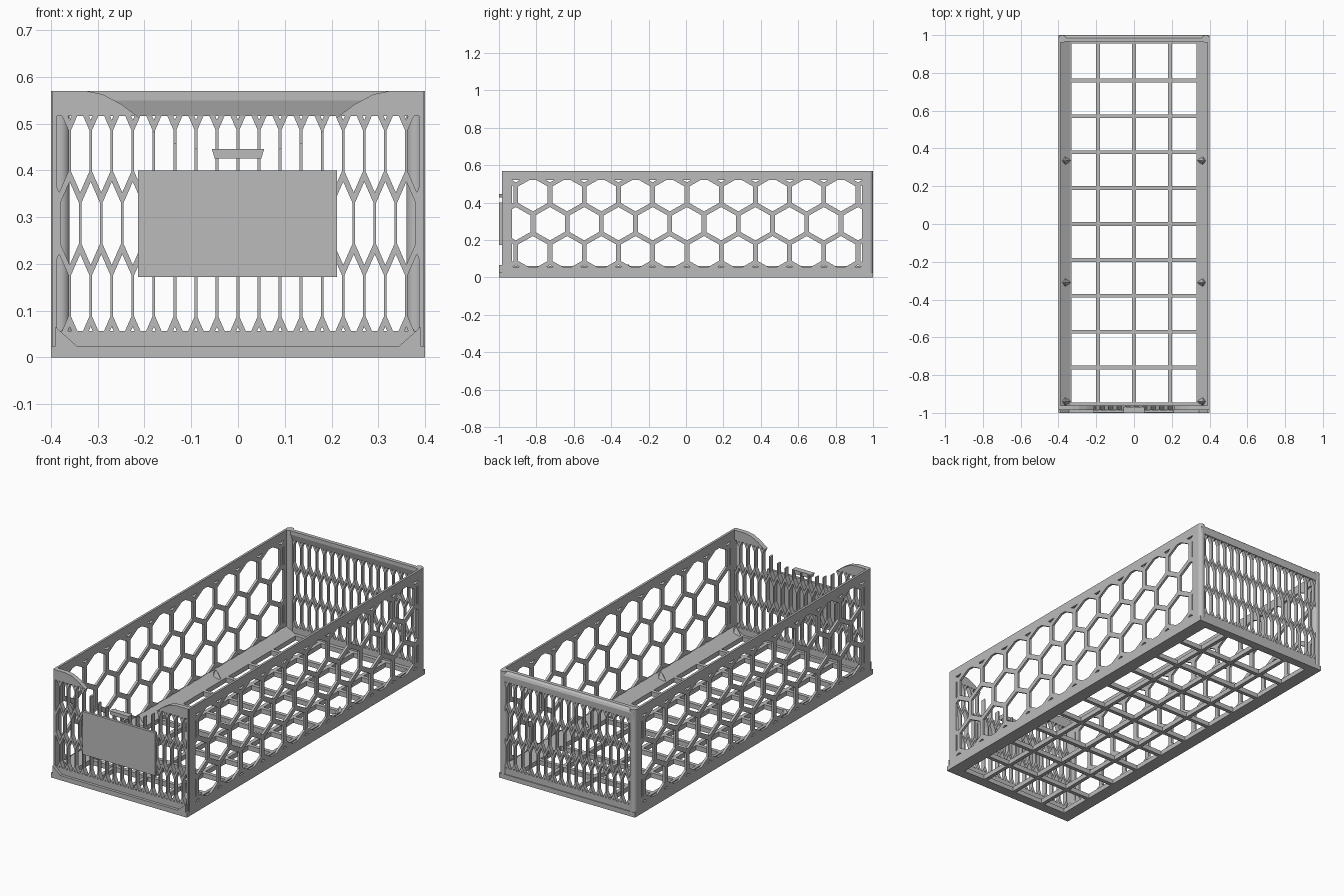
import bpy, bmesh
from math import cos, sin, pi
from mathutils import Euler, Matrix

cube = bpy.data.objects.get("Cube")
if cube:
    bpy.data.objects.remove(cube)

grey = bpy.data.materials.new("plain grey")
grey.use_nodes = True
COLOR = (0.5, 0.5, 0.5, 1)
grey.diffuse_color = COLOR
grey.node_tree.nodes["Principled BSDF"].inputs["Base Color"].default_value = COLOR

FRONT = (pi / 2, 0, 0)       # sheet x -> x, sheet y -> z
SIDE = (pi / 2, 0, pi / 2)   # sheet x -> y, sheet y -> z
FLAT = (0, 0, 0)
TOP = 0.57


def add(name, mesh):
    ob = bpy.data.objects.new(name, mesh)
    bpy.context.collection.objects.link(ob)
    mesh.materials.clear()
    mesh.materials.append(grey)
    return ob


def baked(ob):
    bpy.context.view_layer.update()
    return bpy.data.meshes.new_from_object(ob.evaluated_get(bpy.context.evaluated_depsgraph_get()))


def plate(name, outline, depth, turn, loc, holes=()):
    """Flat sheet with holes, centred on its thickness."""
    cu = bpy.data.curves.new(name, "CURVE")
    cu.dimensions, cu.fill_mode, cu.extrude = "2D", "BOTH", depth / 2
    for loop in [outline, *holes]:
        sp = cu.splines.new("POLY")
        sp.points.add(len(loop) - 1)
        for p, (u, v) in zip(sp.points, loop):
            p.co = (u, v, 0, 1)
        sp.use_cyclic_u = True
    tmp = bpy.data.objects.new(name, cu)
    bpy.context.collection.objects.link(tmp)
    mesh = baked(tmp)
    bpy.data.objects.remove(tmp)
    bm = bmesh.new()
    bm.from_mesh(mesh)
    bmesh.ops.remove_doubles(bm, verts=bm.verts, dist=1e-5)
    bmesh.ops.recalc_face_normals(bm, faces=bm.faces)
    bm.transform(Matrix.Translation(loc) @ Euler(turn).to_matrix().to_4x4())
    for f in bm.faces:
        f.smooth = False
    bm.to_mesh(mesh)
    bm.free()
    return add(name, mesh)


def rect(u0, u1, v0, v1):
    return [(u0, v0), (u1, v0), (u1, v1), (u0, v1)]


def clip(poly, axis, limit, sign):
    """Keep the part of a polygon on one side of an axis-aligned line."""
    out = []
    for a, b in zip(poly, poly[1:] + poly[:1]):
        da, db = sign * (a[axis] - limit), sign * (b[axis] - limit)
        if da >= 0:
            out.append(a)
        if da * db < 0:
            t = da / (da - db)
            out.append((a[0] + t * (b[0] - a[0]), a[1] + t * (b[1] - a[1])))
    return out


def honeycomb(pitch, radius, centre, u0, u1, v0, v1):
    """Hexagon holes in staggered rows, trimmed to a rectangle."""
    holes = []
    for row in range(-2, 3):
        for col in range(-12, 13):
            cu = centre + (col + 0.5 * (row % 2)) * pitch
            cv = 0.287 + row * 0.155
            hexa = [(cu + radius * cos(k * pi / 3 + pi / 6), cv + 0.089 * sin(k * pi / 3 + pi / 6))
                    for k in range(6)]
            for axis, limit, sign in ((0, u0, 1), (0, u1, -1), (1, v0, 1), (1, v1, -1)):
                hexa = clip(hexa, axis, limit, sign) if hexa else hexa
            if len(hexa) > 2 and max(p[0] for p in hexa) - min(p[0] for p in hexa) > 0.005:
                holes.append(hexa)
    return holes


# Floor grid
xs = [-0.34, -0.19, 0, 0.19, 0.34]
ys = [-0.955] + [0.19 * i for i in range(-4, 5)] + [0.965]
cells = [rect(a + 0.01, b - 0.01, c + 0.01, d - 0.01)
         for a, b in zip(xs, xs[1:]) for c, d in zip(ys, ys[1:])]
plate("floor_grid", rect(-0.4, 0.4, -1, 1), 0.025, FLAT, (0, 0, 0.0125), cells)

# Side walls, sloped inner ledges, rear corner posts and ledge pegs
side_holes = honeycomb(0.183, 0.091, 0.005, -0.93, 0.94, 0.055, 0.522)
for s, side in ((1, "left"), (-1, "right")):
    plate(f"{side}_wall", rect(-0.98, 0.98, 0, TOP), 0.012, SIDE, (s * 0.394, 0, 0), side_holes)
    plate(f"{side}_ledge", [(s * 0.335, 0.0), (s * 0.39, 0), (s * 0.39, 0.06), (s * 0.335, 0.025)],
          1.93, FRONT, (0, 0, 0))
    bm = bmesh.new()
    bmesh.ops.create_cone(bm, cap_ends=True, segments=20, radius1=0.02, radius2=0.02, depth=TOP,
                          matrix=Matrix.Translation((s * 0.38, 0.98, TOP / 2)))
    mesh = bpy.data.meshes.new(f"{side}_rear_post")
    bm.to_mesh(mesh)
    bm.free()
    post = add(f"{side}_rear_post", mesh)
    bpy.context.view_layer.objects.active = post
    post.select_set(True)
    bpy.ops.object.shade_smooth_by_angle()
    post.select_set(False)
    for i, y in enumerate((-0.94, -0.31, 0.335)):
        bm = bmesh.new()
        bmesh.ops.create_cone(bm, cap_ends=True, segments=4, radius1=0.03, radius2=0.004, depth=0.04,
                              matrix=Matrix.Translation((s * 0.365, y, 0.05)))
        mesh = bpy.data.meshes.new(f"{side}_peg_{i}")
        bm.to_mesh(mesh)
        bm.free()
        add(f"{side}_peg_{i}", mesh)

# Rear wall with a rounded top rail
end_holes = honeycomb(0.045, 0.0225, 0, -0.387, 0.387, 0.057, 0.517)
plate("rear_wall", rect(-0.394, 0.394, 0, 0.54), 0.02, FRONT, (0, 0.985, 0), end_holes)
rail = [(0.975, 0.517), (0.998, 0.517), (1, 0.55), (0.995, 0.562), (0.985, TOP), (0.965, TOP), (0.965, 0.55)]
plate("rear_top_rail", rail, 0.78, SIDE, (0, 0, 0))

# Front wall with a scooped opening at the top
front = plate("front_wall", rect(-0.397, 0.397, 0, TOP), 0.025, FRONT, (0, -0.9725, 0), end_holes)
half = [(0.06, 0.445), (0.1, 0.447), (0.14, 0.46), (0.18, 0.483), (0.21, 0.512),
        (0.25, 0.542), (0.29, 0.563), (0.33, TOP + 0.001), (0.33, 0.7)]
scoop = plate("scoop_cutter", [(-u, v) for u, v in reversed(half)] + half, 0.2, FRONT, (0, -0.97, 0))
cut = front.modifiers.new("scoop", "BOOLEAN")
cut.operation, cut.solver, cut.object = "DIFFERENCE", "EXACT", scoop
front.data = baked(front)
front.modifiers.clear()
bpy.data.objects.remove(scoop)

# Front lip with raised corners, label plate and catch
lip = [(-0.4, 0), (0.4, 0), (0.4, 0.025), (0.39, 0.025), (0.39, 0.065), (0.345, 0.025),
       (-0.345, 0.025), (-0.39, 0.065), (-0.39, 0.025), (-0.4, 0.025)]
plate("front_lip", lip, 0.015, FRONT, (0, -0.9925, 0))
plate("label_plate", rect(-0.214, 0.212, 0.172, 0.4), 0.014, FRONT, (0, -0.992, 0))
plate("front_catch", [(-0.05, 0.426), (0.05, 0.426), (0.056, 0.446), (-0.056, 0.446)],
      0.03, FRONT, (0, -0.985, 0))
